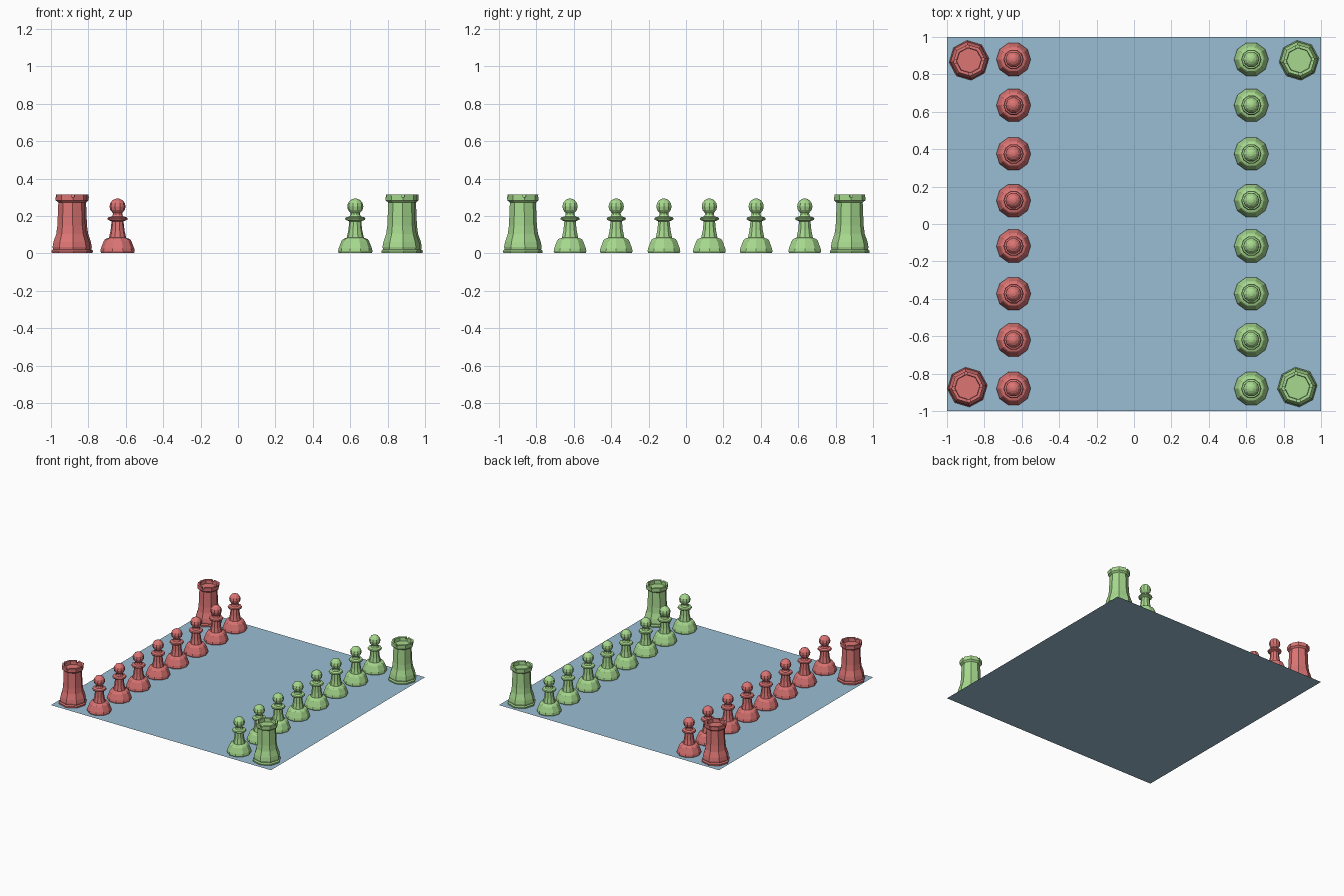
import bpy, bmesh, math
from mathutils import Matrix, Vector

if "Cube" in bpy.data.objects:
    bpy.data.objects.remove(bpy.data.objects["Cube"])


def material(name, rgb):
    m = bpy.data.materials.new(name)
    lin = [((c / 255 + 0.055) / 1.055) ** 2.4 for c in rgb]
    m.diffuse_color = (*lin, 1)
    m.use_nodes = True
    m.node_tree.nodes["Principled BSDF"].inputs["Base Color"].default_value = m.diffuse_color
    return m


RED = material("red", (220, 117, 116))
GREEN = material("green", (167, 217, 142))
BLUE = material("board blue", (154, 189, 212))


def lathe(name, profile, sides, turn=0.0):
    """Closed solid of revolution from (radius, height) points."""
    bm = bmesh.new()
    rings = []
    for r, z in profile:
        if r == 0:
            rings.append([bm.verts.new((0, 0, z))] * sides)
        else:
            rings.append([bm.verts.new((r * math.cos(turn + math.tau * i / sides),
                                        r * math.sin(turn + math.tau * i / sides), z))
                          for i in range(sides)])
    for a, b in zip(rings, rings[1:]):
        for i in range(sides):
            j = (i + 1) % sides
            loop = list(dict.fromkeys((a[i], a[j], b[j], b[i])))
            bm.faces.new(loop)
    bmesh.ops.recalc_face_normals(bm, faces=bm.faces)
    mesh = bpy.data.meshes.new(name)
    bm.to_mesh(mesh)
    bm.free()
    return mesh


def place(name, mesh, mat, x, y, turn=0.0):
    me = mesh.copy()
    me.materials.clear()
    me.materials.append(mat)
    ob = bpy.data.objects.new(name, me)
    ob.location = (x, y, 0)
    ob.rotation_euler.z = turn
    bpy.context.collection.objects.link(ob)
    return ob


# board: a single flat sheet
bm = bmesh.new()
bmesh.ops.create_grid(bm, x_segments=1, y_segments=1, size=1)
board = bpy.data.meshes.new("board")
bm.to_mesh(board)
bm.free()
place("board", board, BLUE, 0, 0)

# pawn: stepped foot, tapering stem, thin collar, ball head
head = [(0.043 * math.cos(a), 0.251 + 0.043 * math.sin(a))
        for a in (math.radians(d) for d in (-55, -25, 0, 25, 50, 72))]
pawn_profile = [(0, 0.002), (0.088, 0.002), (0.092, 0.012), (0.089, 0.027),
                (0.073, 0.068), (0.066, 0.077), (0.046, 0.084), (0.037, 0.125),
                (0.032, 0.172), (0.052, 0.180), (0.054, 0.186), (0.050, 0.193),
                (0.030, 0.198), (0.026, 0.206)] + head + [(0, 0.294)]
pawn = lathe("pawn", pawn_profile, 10)

# rook: wide foot, tapering tower, rim with a sunken top
rook_profile = [(0, 0.002), (0.105, 0.002), (0.107, 0.014), (0.098, 0.022),
                (0.101, 0.035), (0.096, 0.062), (0.081, 0.105), (0.075, 0.150),
                (0.070, 0.272), (0.084, 0.284), (0.085, 0.314), (0.068, 0.314),
                (0.066, 0.285), (0, 0.285)]
rook = lathe("rook", rook_profile, 8)

# rook notches: two crossed bars cut four slots in the rim
bm = bmesh.new()
for angle in (0, math.pi / 2):
    mtx = (Matrix.Rotation(angle, 4, 'Z') @ Matrix.Translation((0, 0, 0.314))
           @ Matrix.Diagonal((0.3, 0.016, 0.022 + 0.002 * angle, 1)))
    bmesh.ops.create_cube(bm, size=1, matrix=mtx)
cut_mesh = bpy.data.meshes.new("notch_cutter")
bm.to_mesh(cut_mesh)
bm.free()
cutter = bpy.data.objects.new("notch_cutter", cut_mesh)
bpy.context.collection.objects.link(cutter)
tower = bpy.data.objects.new("tower", rook)
bpy.context.collection.objects.link(tower)
mod = tower.modifiers.new("notches", 'BOOLEAN')
mod.operation = 'DIFFERENCE'
mod.solver = 'EXACT'
mod.use_self = True
mod.object = cutter
deps = bpy.context.evaluated_depsgraph_get()
rook_cut = bpy.data.meshes.new_from_object(tower.evaluated_get(deps))
bpy.data.objects.remove(tower)
bpy.data.objects.remove(cutter)

# two rows of pawns facing each other
rows = (0.88, 0.635, 0.375, 0.125, -0.118, -0.373, -0.62, -0.88)
for label, mat, x in (("red", RED, -0.644), ("green", GREEN, 0.627)):
    for n, y in enumerate(rows):
        place(f"{label}_pawn_{n + 1}", pawn, mat, x, y)

# a rook in every corner
for label, mat, x, y, turn in (("red_rook_back", RED, -0.882, 0.875, 0.1),
                               ("red_rook_front", RED, -0.891, -0.872, 0.1),
                               ("green_rook_back", GREEN, 0.882, 0.875, 0.1),
                               ("green_rook_front", GREEN, 0.873, -0.872, 0.1)):
    place(label, rook_cut, mat, x, y, turn)
